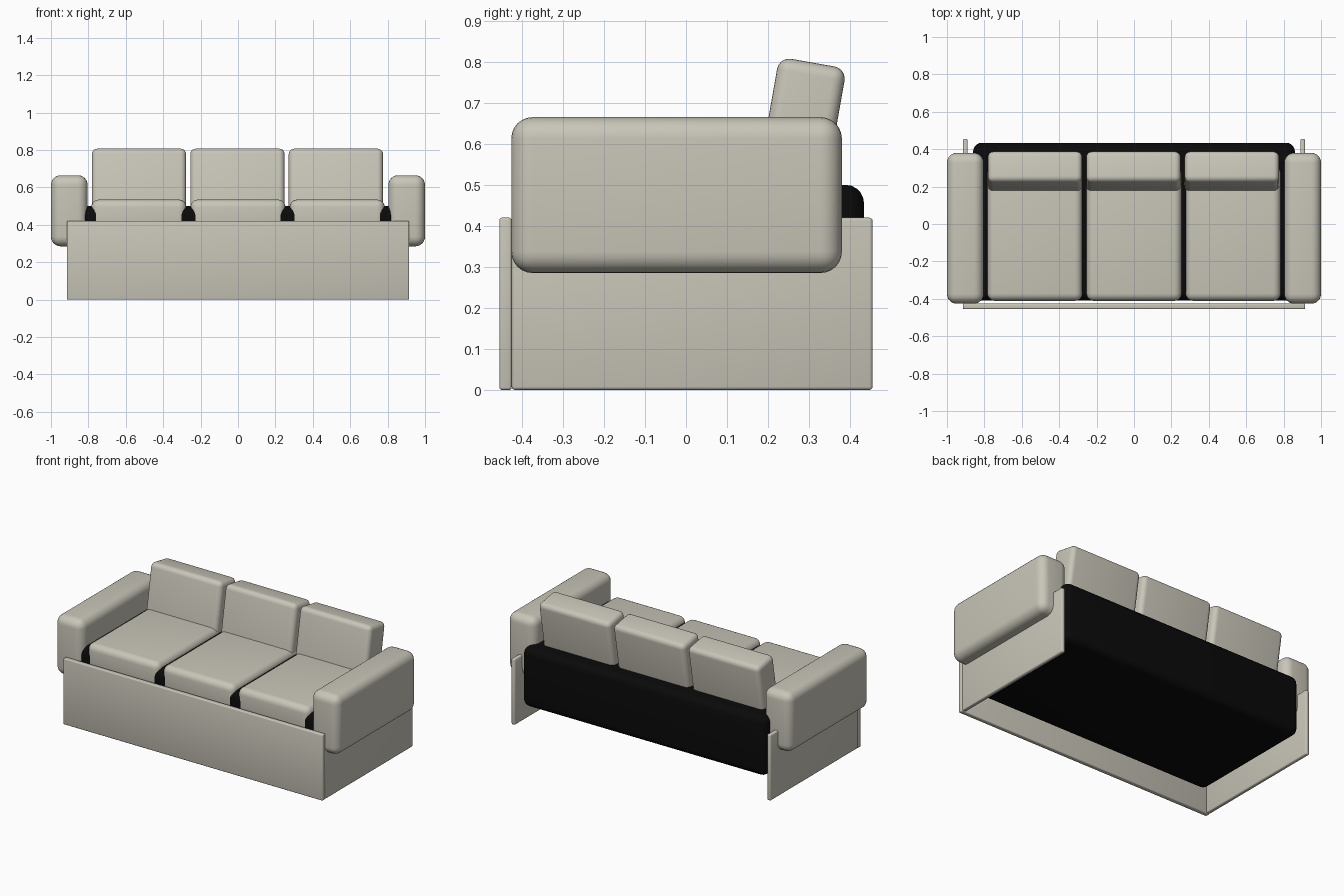
import bpy
from math import radians

old = bpy.data.objects.get("Cube")
if old:
    bpy.data.objects.remove(old)


def material(name, rgb):
    mat = bpy.data.materials.new(name)
    mat.use_nodes = True
    color = (*rgb, 1)
    mat.diffuse_color = color
    bsdf = next(n for n in mat.node_tree.nodes if n.type == 'BSDF_PRINCIPLED')
    bsdf.inputs["Base Color"].default_value = color
    return mat


fabric = material("warm grey fabric", (0.58, 0.56, 0.48))
black = material("black base", (0.003, 0.003, 0.003))


def rounded_box(name, center, size, radius, mat, segments=5, tilt=0):
    """Box with rounded edges, tilted about x by the given degrees."""
    bpy.ops.mesh.primitive_cube_add(size=1, location=center)
    obj = bpy.context.object
    obj.name = name
    obj.scale = size
    bpy.ops.object.transform_apply(location=False, rotation=False, scale=True)
    obj.rotation_euler.x = radians(tilt)
    bevel = obj.modifiers.new("rounded edges", 'BEVEL')
    bevel.width = radius
    bevel.segments = segments
    bevel.limit_method = 'NONE'
    bpy.ops.object.modifier_apply(modifier=bevel.name)
    obj.data.materials.append(mat)
    bpy.ops.object.shade_smooth_by_angle(angle=radians(35))
    return obj


# Base body
rounded_box("base_body", (0, 0.013, 0.31), (1.72, 0.842, 0.38), 0.045, black)

# Front and side panels
rounded_box("front_panel", (0, -0.44, 0.21), (1.83, 0.03, 0.42), 0.006, fabric, 3)
for side, sign in (("left", 1), ("right", -1)):
    rounded_box(side + "_panel", (sign * 0.902, 0.015, 0.21),
                (0.026, 0.88, 0.42), 0.008, fabric, 3)
    # Armrests
    rounded_box(side + "_armrest", (sign * 0.902, -0.023, 0.475),
                (0.196, 0.806, 0.38), 0.052, fabric, 6)

# Seat and back cushions
for label, x in (("right", -0.53), ("middle", 0), ("left", 0.53)):
    rounded_box(label + "_seat_cushion", (x, -0.05, 0.445),
                (0.508, 0.722, 0.18), 0.04, fabric)
    rounded_box(label + "_back_cushion", (x * 0.993 - 0.003, 0.273, 0.591),
                (0.504, 0.167, 0.42), 0.03, fabric, tilt=-10)
